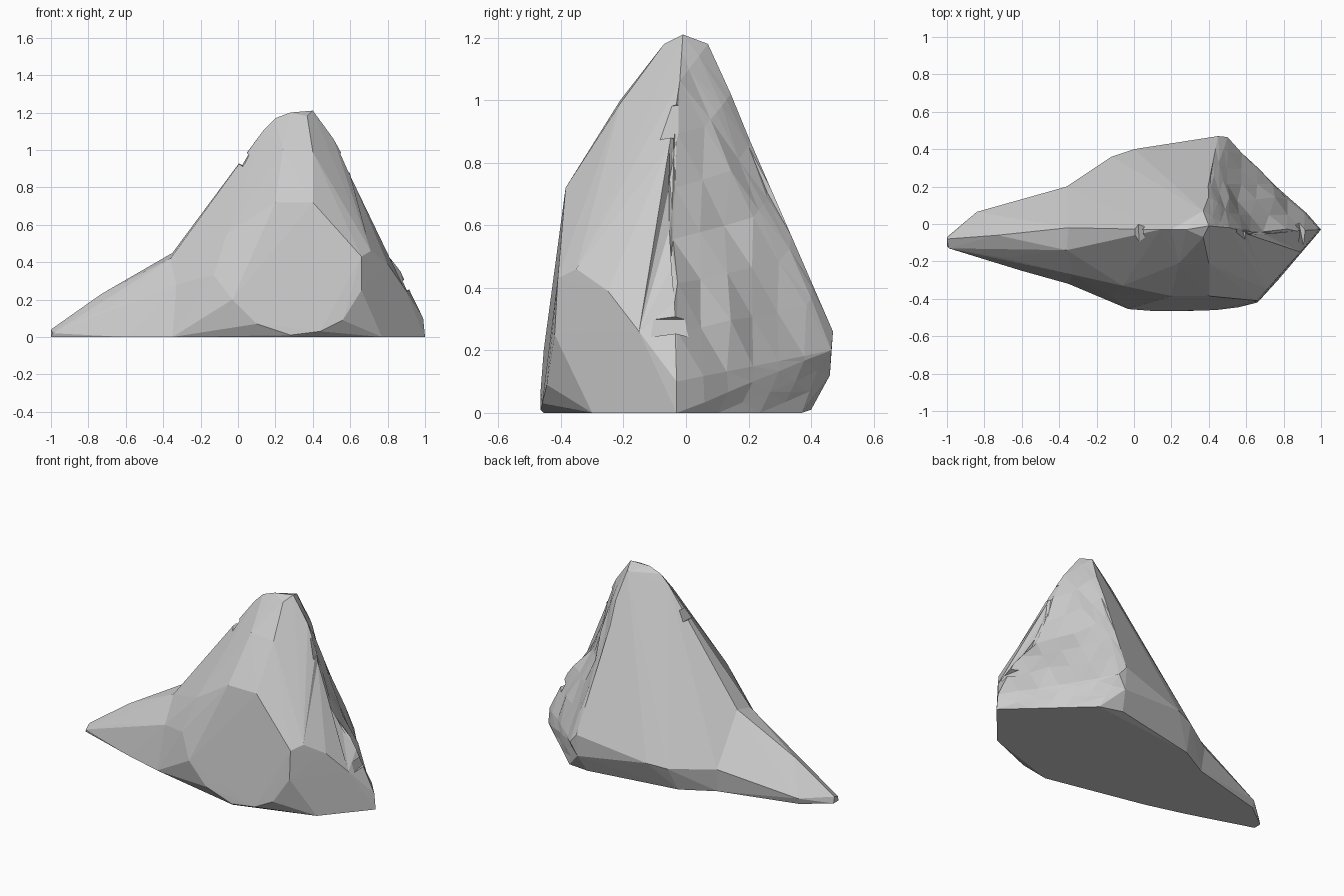
import bpy, bmesh
from mathutils import Vector, Euler, noise

if "Cube" in bpy.data.objects:
    bpy.data.objects.remove(bpy.data.objects["Cube"])


def hull(name, points):
    """Convex stone block spanning a handful of corner points."""
    bm = bmesh.new()
    for p in points:
        bm.verts.new(p)
    res = bmesh.ops.convex_hull(bm, input=bm.verts)
    junk = {g for g in res["geom_interior"] + res["geom_unused"]
            if isinstance(g, bmesh.types.BMVert)}
    bmesh.ops.delete(bm, geom=list(junk), context='VERTS')
    bmesh.ops.recalc_face_normals(bm, faces=bm.faces)
    me = bpy.data.meshes.new(name)
    bm.to_mesh(me)
    bm.free()
    ob = bpy.data.objects.new(name, me)
    bpy.context.collection.objects.link(ob)
    return ob


def combine(base, other, operation):
    mod = base.modifiers.new("bool", 'BOOLEAN')
    mod.operation, mod.object, mod.solver = operation, other, 'EXACT'
    bpy.context.view_layer.update()
    dg = bpy.context.evaluated_depsgraph_get()
    me = bpy.data.meshes.new_from_object(base.evaluated_get(dg))
    base.modifiers.clear()
    base.data = me
    bpy.data.objects.remove(other)


# Main peak: crest, flat front facet, right corner, back bulge
crest = [(.28, -.03, 1.2), (.4, -.01, 1.21), (.37, .07, 1.18), (.14, -.03, 1.11),
         (.2, -.03, 1.17), (.37, -.07, 1.18), (.51, -.02, 1.06), (-.03, -.03, .80),
         (.62, -.05, .86), (.24, -.21, 1.0), (.4, -.21, .99)]
front = [(.2, -.385, .72), (.4, -.385, .72), (.66, -.41, .43), (.66, -.42, .25),
         (.56, -.445, .09), (.44, -.46, .03), (.28, -.465, .01), (.1, -.465, .07),
         (-.03, -.455, .2), (-.13, -.38, .33), (-.06, -.33, .55), (-.06, -.2, .68)]
right = [(.99, -.03, .1), (1, -.03, 0), (.77, -.3, 0), (.71, -.35, .46),
         (.80, -.25, .39), (.89, -.15, .26), (.28, -.455, 0), (0, -.39, 0)]
back = [(.45, .47, .26), (.5, .465, .2), (.45, .46, .12), (.42, .4, .01),
        (.57, .37, 0), (.2, .4, .2), (0, .4, .17), (-.12, .36, .15),
        (.37, .19, .83), (.3, .34, 0), (-.15, .29, 0)]
# Section shared by the peak and the tail
joint = [(-.35, -.02, .45), (-.36, -.14, .42), (-.35, -.32, 0), (-.33, -.27, .28),
         (-.36, .2, .15), (-.35, .18, 0)]
rock = hull("rock", crest + front + right + back + joint)

# Long low tail on the left
tip = [(-1, -.07, 0), (-1, -.12, 0), (-1, -.08, .04), (-.99, -.13, .02),
       (-.84, .065, .04), (-.84, .05, 0), (-.73, -.06, .23), (-.7, -.18, .15),
       (-.6, -.25, 0)]
root = [(.1, -.04, .5), (.1, -.3, .1), (.1, .2, .2), (.1, -.3, 0), (.1, .15, 0)]
combine(rock, hull("tail", tip + joint + root), 'UNION')

# Craggy right-back face: subdivide, hollow and roughen
bm = bmesh.new()
bm.from_mesh(rock.data)
bmesh.ops.triangulate(bm, faces=bm.faces)


def craggy(f):
    c = f.calc_center_median()
    return f.normal.dot(Vector((.72, .62, .3))) > .7 and c.x > .35


for cuts in (2, 1):
    bm.normal_update()
    edges = {e for f in bm.faces if craggy(f) for e in f.edges
             if e.calc_length() > .13}
    bmesh.ops.subdivide_edges(bm, edges=list(edges), cuts=cuts, use_grid_fill=True)
    bmesh.ops.triangulate(bm, faces=bm.faces)
bm.normal_update()
rough = [v for v in bm.verts if v.co.z > .03 and all(craggy(f) for f in v.link_faces)]
moves = {v: v.normal * (.025 * noise.noise(v.co * 6) - .006) for v in rough}
hollow = Vector((.75, -.03, .65))
for v in bm.verts:
    d = (v.co - hollow).length
    if d < .3 and v.co.y > -.3:
        dent = Vector((-.05, -.01, -.02)) * (1 - (d / .3) ** 2)
        moves[v] = moves.get(v, Vector()) + dent
for v, m in moves.items():
    v.co += m
bm.to_mesh(rock.data)
bm.free()

# Chipped ledges along both shoulders: position, size, rotation
chips = [((.01, -.02, .965), (.07, .16, .07), (.1, .5, .1)),
         ((.62, -.03, .95), (.12, .2, .11), (.1, -.35, .2)),
         ((.93, -.06, .29), (.10, .20, .06), (0, -.4, .2))]
for loc, size, rot in chips:
    turn = Euler(rot).to_matrix()
    corners = [Vector(loc) + turn @ Vector((sx * size[0] / 2, sy * size[1] / 2, sz * size[2] / 2))
               for sx in (-1, 1) for sy in (-1, 1) for sz in (-1, 1)]
    combine(rock, hull("chip_cutter", corners), 'DIFFERENCE')
